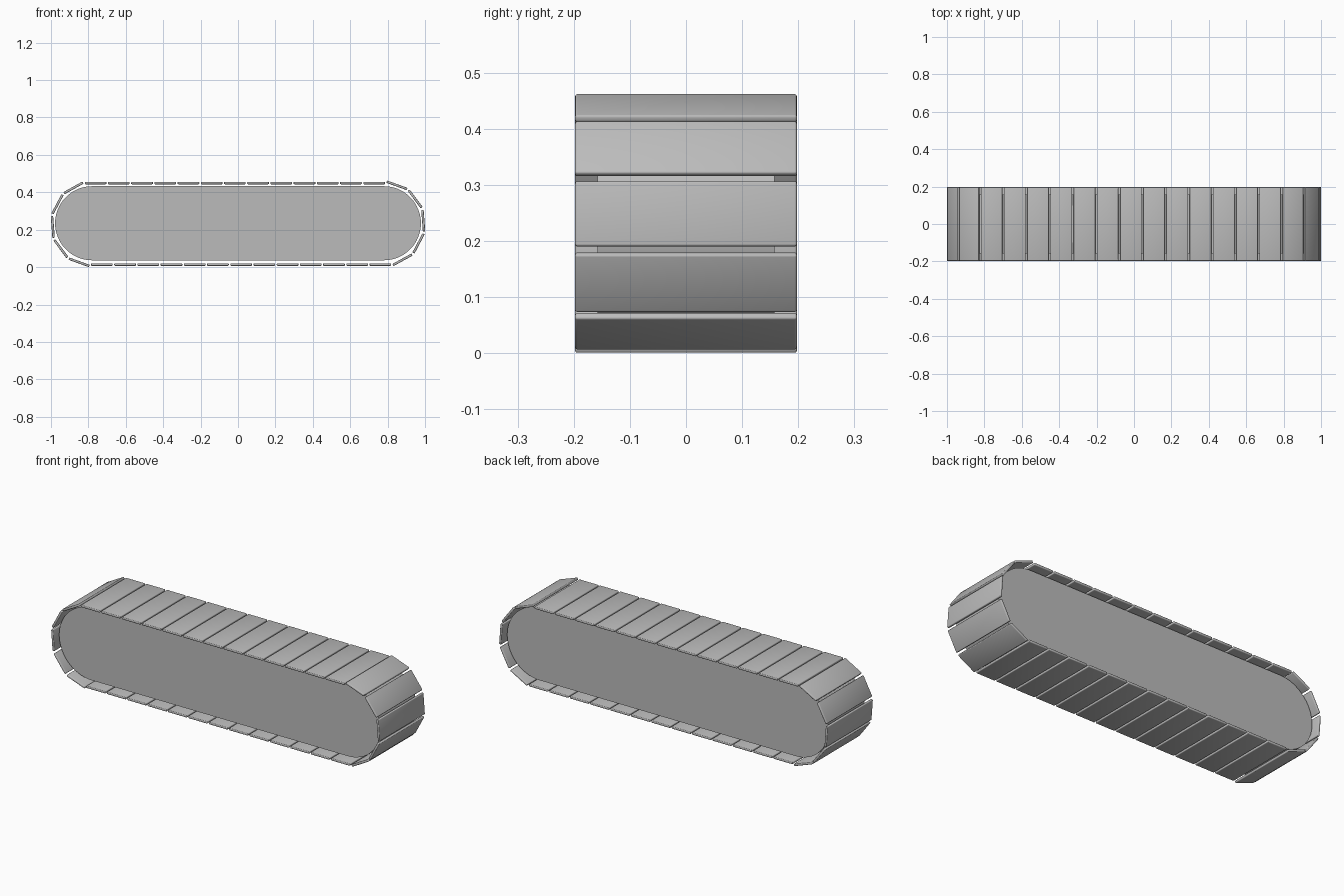
import bpy, bmesh, math

if "Cube" in bpy.data.objects:
    bpy.data.objects.remove(bpy.data.objects["Cube"])

CZ = 0.2315          # height of the track centreline
END = 0.78           # x of the wheel centres
RX, RZ = 0.211, 0.218  # end radii of the tread path
COUNT = 36
START = 0.072        # offset of the first plate into the right end arc

grey = bpy.data.materials.new("track grey")
grey.diffuse_color = (0.5, 0.5, 0.5, 1)
grey.use_nodes = True
grey.node_tree.nodes["Principled BSDF"].inputs["Base Color"].default_value = grey.diffuse_color


def make_object(name, bm):
    mesh = bpy.data.meshes.new(name)
    bmesh.ops.recalc_face_normals(bm, faces=bm.faces)
    bm.to_mesh(mesh)
    bm.free()
    mesh.materials.append(grey)
    obj = bpy.data.objects.new(name, mesh)
    bpy.context.collection.objects.link(obj)
    bpy.context.view_layer.objects.active = obj
    bpy.ops.object.select_all(action='DESELECT')
    obj.select_set(True)
    bpy.ops.object.shade_smooth_by_angle(angle=math.radians(35))
    return obj


# Core: solid rounded slab
bm = bmesh.new()
profile = []
for side in (1, -1):
    for i in range(33):
        a = math.pi * i / 32
        profile.append((side * (END + 0.198 * math.sin(a)),
                        CZ + 0.003 + side * 0.198 * math.cos(a)))
face = bm.faces.new([bm.verts.new((x, -0.158, z)) for x, z in profile])
ext = bmesh.ops.extrude_face_region(bm, geom=[face])
bmesh.ops.translate(bm, vec=(0, 0.316, 0),
                    verts=[v for v in ext["geom"] if isinstance(v, bmesh.types.BMVert)])
make_object("core", bm)

# Tread plates: one bevelled plate repeated along the rounded path
bm = bmesh.new()
bmesh.ops.create_cube(bm, size=1)
bmesh.ops.scale(bm, vec=(0.116, 0.395, 0.013), verts=bm.verts)
bmesh.ops.bevel(bm, geom=bm.edges[:], offset=0.004, segments=3,
                affect='EDGES', profile=0.5)
plate_obj = make_object("tread_plate_1", bm)

ARC = math.pi * (RX + RZ) / 2
HALF = ARC + 2 * END
pitch = 2 * HALF / COUNT
for k in range(COUNT):
    s = START + k * pitch
    side = 1 if s < HALF else -1
    s -= 0 if side == 1 else HALF
    if s < ARC:      # around an end
        a = math.pi * s / ARC
        x, z = END + RX * math.sin(a), RZ * math.cos(a)
        tilt = math.atan2(RZ * math.sin(a), RX * math.cos(a))
    else:            # along a straight run
        x, z, tilt = END - (s - ARC), -RZ, math.pi
    obj = plate_obj
    if k:
        obj = bpy.data.objects.new(f"tread_plate_{k + 1}", plate_obj.data)
        bpy.context.collection.objects.link(obj)
    obj.location = (side * x, 0, CZ + side * z)
    obj.rotation_euler = (0, tilt + (0 if side == 1 else math.pi), 0)
